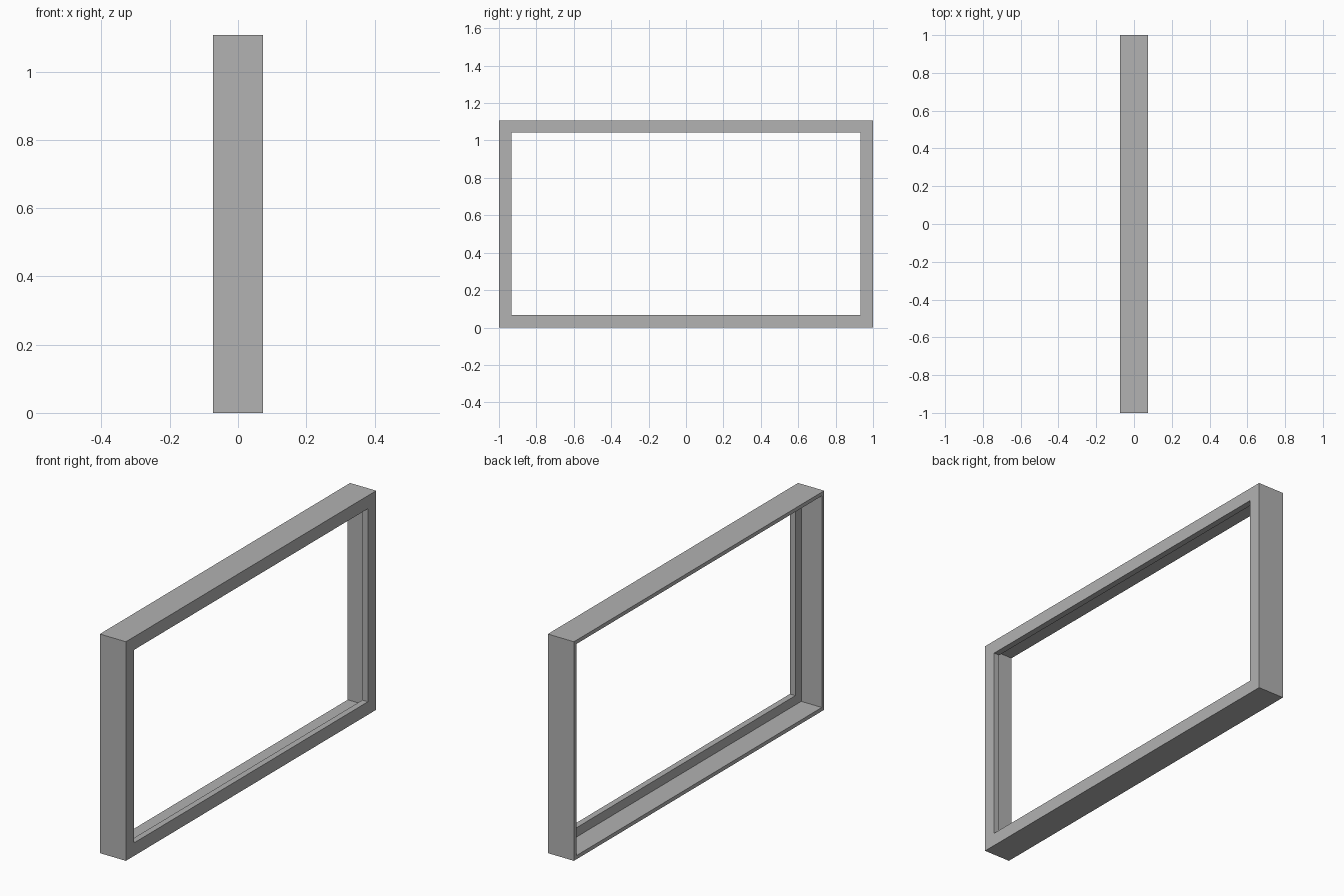
import bpy
import bmesh

cube = bpy.data.objects.get("Cube")
if cube:
    bpy.data.objects.remove(cube, do_unlink=True)

# Overall size
HALF_LENGTH, HEIGHT, HALF_DEPTH = 1.0, 1.108, 0.073
BORDER, RIM, LIP = 0.066, 0.019, 0.031

grey = bpy.data.materials.new("mid grey")
grey.use_nodes = True
colour = (0.445, 0.445, 0.445, 1)
grey.diffuse_color = colour
grey.node_tree.nodes["Principled BSDF"].inputs["Base Color"].default_value = colour

# Moulding profile: (distance inward from the outer edge, x)
step_x = HALF_DEPTH - LIP
profile = [
    (0, -HALF_DEPTH), (0, HALF_DEPTH),
    (BORDER, HALF_DEPTH), (BORDER, step_x),
    (RIM, step_x), (RIM, -HALF_DEPTH),
]


def rectangle_loop(bm, inset, x):
    """One closed rectangle of vertices, moved inward by inset."""
    y, low, high = HALF_LENGTH - inset, inset, HEIGHT - inset
    corners = [(-y, low), (y, low), (y, high), (-y, high)]
    return [bm.verts.new((x, cy, cz)) for cy, cz in corners]


# Rebated frame: the profile swept around the rectangle
bm = bmesh.new()
loops = [rectangle_loop(bm, inset, x) for inset, x in profile]
for i, loop in enumerate(loops):
    following = loops[(i + 1) % len(loops)]
    for k in range(4):
        n = (k + 1) % 4
        bm.faces.new((loop[k], loop[n], following[n], following[k]))
bmesh.ops.recalc_face_normals(bm, faces=bm.faces)

mesh = bpy.data.meshes.new("rebated_frame")
bm.to_mesh(mesh)
bm.free()
mesh.materials.append(grey)
frame = bpy.data.objects.new("rebated_frame", mesh)
bpy.context.collection.objects.link(frame)
